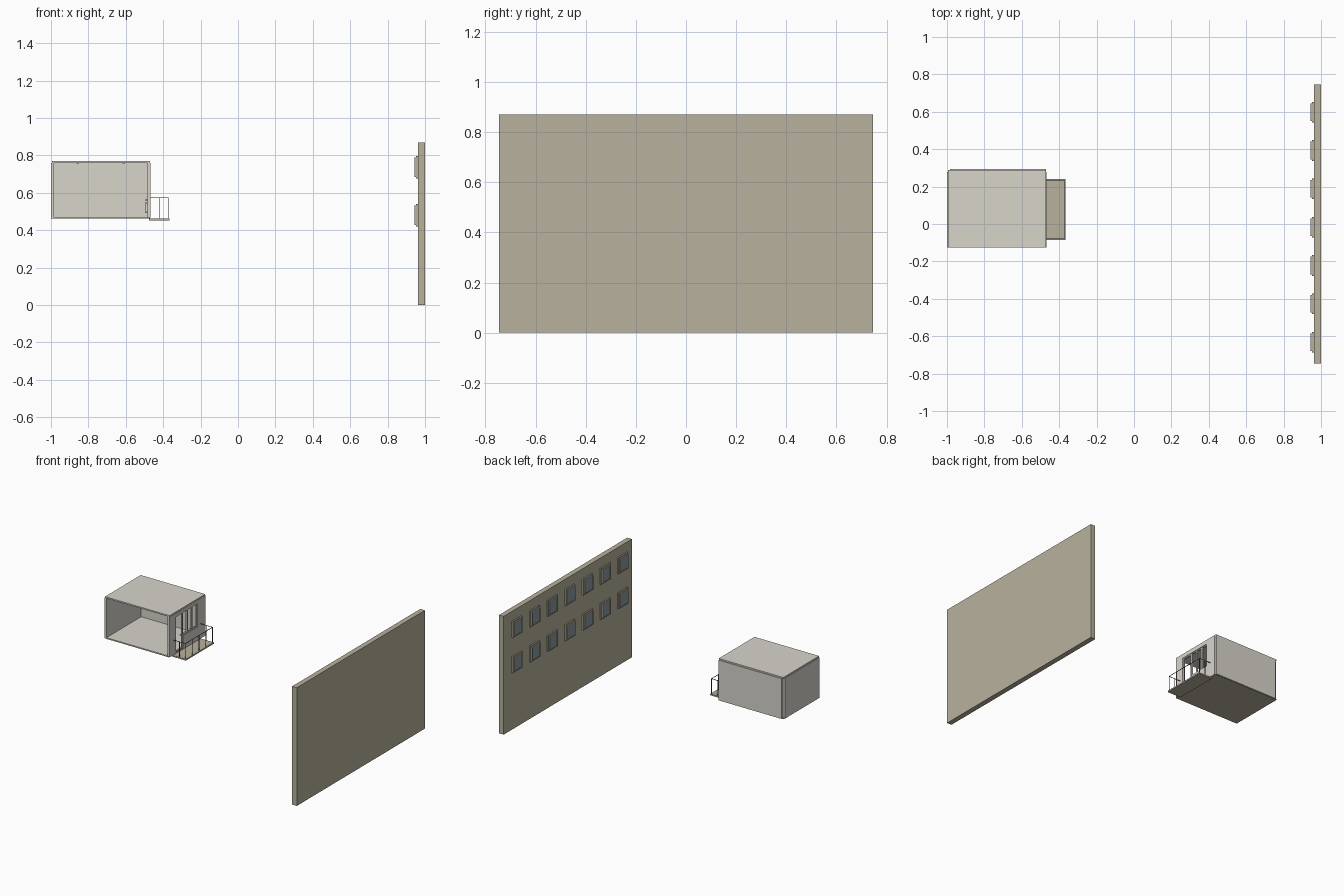
import bpy
import bmesh
from mathutils import Vector

cube = bpy.data.objects.get("Cube")
if cube:
    bpy.data.objects.remove(cube, do_unlink=True)


def material(name, rgb):
    m = bpy.data.materials.new(name)
    m.use_nodes = True
    m.diffuse_color = (*rgb, 1)
    m.node_tree.nodes["Principled BSDF"].inputs["Base Color"].default_value = (*rgb, 1)
    return m


beige = material("beige concrete", (0.48, 0.44, 0.34))
plaster = material("pale grey plaster", (0.69, 0.665, 0.60))
glass = material("blue grey glass", (0.25, 0.33, 0.37))
metal = material("dark metal", (0.10, 0.10, 0.10))


def finish(name, bm, mat):
    bmesh.ops.recalc_face_normals(bm, faces=bm.faces)
    mesh = bpy.data.meshes.new(name)
    bm.to_mesh(mesh)
    bm.free()
    mesh.materials.append(mat)
    ob = bpy.data.objects.new(name, mesh)
    bpy.context.scene.collection.objects.link(ob)
    return ob


def add_box(bm, x, y, z):
    """Add a box spanning the (low, high) pairs x, y and z."""
    lo, hi = Vector((x[0], y[0], z[0])), Vector((x[1], y[1], z[1]))
    verts = bmesh.ops.create_cube(bm, size=1)["verts"]
    for v in verts:
        v.co = (lo + hi) / 2 + v.co * (hi - lo)


def boxes(name, mat, *spans):
    bm = bmesh.new()
    for s in spans:
        add_box(bm, *s)
    return finish(name, bm, mat)


def frame_spans(x, y, z, w):
    """Four bars of width w around a rectangle in the yz plane."""
    inner = (z[0] + w, z[1] - w)
    return [(x, y, (z[0], inner[0])), (x, y, (inner[1], z[1])),
            (x, (y[0], y[0] + w), inner), (x, (y[1] - w, y[1]), inner)]


# Large facade wall
boxes("facade_wall", beige, ((0.962, 1), (-0.745, 0.745), (0, 0.87)))

# Facade windows: seven columns in two rows
surrounds, panes = [], []
for row_z in (0.48, 0.738):
    for col in range(-3, 4):
        c = -0.017 + col * 0.205
        surrounds += frame_spans((0.952, 0.962), (c - 0.055, c + 0.055),
                                 (row_z - 0.06, row_z + 0.06), 0.01)
        surrounds += frame_spans((0.943, 0.952), (c - 0.047, c + 0.047),
                                 (row_z - 0.052, row_z + 0.052), 0.005)
        panes.append(((0.946, 0.961), (c - 0.042, c + 0.042),
                      (row_z - 0.047, row_z + 0.047)))
boxes("facade_window_frames", beige, *surrounds)
boxes("facade_window_panes", glass, *panes)

# Room shell, open at the front
Z0, Z1 = 0.468, 0.76
boxes("room_floor", plaster, ((-0.985, -0.485), (-0.125, 0.278), (0.466, 0.471)))
boxes("floor_slab", beige, ((-0.995, -0.472), (-0.125, 0.288), (0.462, 0.466)))
boxes("room_roof", plaster, ((-0.995, -0.47), (-0.125, 0.29), (Z1, 0.77)))
boxes("back_wall", plaster, ((-0.983, -0.47), (0.278, 0.295), (0.464, Z1)))
boxes("right_side_wall", plaster, ((-1, -0.983), (-0.125, 0.278), (0.464, Z1)))

# Balcony wall, with a joined door and window opening
DOOR, SPLIT, END = -0.055, 0.03, 0.195
SILL, HEAD = 0.565, 0.737
outline = [(-0.125, Z0), (DOOR, Z0), (DOOR, HEAD), (END, HEAD), (END, SILL),
           (SPLIT, SILL), (SPLIT, Z0), (0.278, Z0), (0.278, Z1), (-0.125, Z1)]
bm = bmesh.new()
face = bm.faces.new([bm.verts.new((-0.485, y, z)) for y, z in outline])
new = bmesh.ops.extrude_face_region(bm, geom=[face])["geom"]
bmesh.ops.translate(bm, vec=(0.017, 0, 0),
                    verts=[v for v in new if isinstance(v, bmesh.types.BMVert)])
finish("balcony_wall", bm, plaster)

# Door and window frames in that opening
fx = (-0.481, -0.472)
boxes("balcony_door_frame", plaster, *frame_spans(fx, (DOOR, SPLIT), (0.471, HEAD), 0.008))
third = (END - SPLIT) / 3
sashes = []
for i in range(3):
    y = SPLIT + i * third
    sashes += frame_spans(fx, (y, y + third), (SILL, HEAD), 0.006)
boxes("room_window_frame", plaster, *sashes)
boxes("window_ledge", plaster, ((-0.497, -0.485), (SPLIT, END), (SILL - 0.006, SILL)))

# Radiator below the window
ribs = [((-0.497, -0.487), (0.05 + i * 0.013, 0.06 + i * 0.013), (0.493, 0.548)) for i in range(10)]
boxes("radiator", plaster, *ribs, ((-0.494, -0.485), (0.05, 0.177), (0.5, 0.541)))

# Ceiling lights
for side, x in (("right", -0.857), ("left", -0.61)):
    bm = bmesh.new()
    bmesh.ops.create_cone(bm, cap_ends=True, segments=16, radius1=0.007, radius2=0.007, depth=0.004)
    bmesh.ops.translate(bm, vec=(x, 0.08, Z1 - 0.002), verts=bm.verts)
    finish("ceiling_light_" + side, bm, plaster)

# Balcony slab with a raised lip
boxes("balcony_slab", beige, ((-0.475, -0.365), (-0.085, 0.24), (0.452, 0.462)))

# Railing: posts, top rail and side returns
T, RX, TOP = 0.0015, -0.372, 0.575
ends = (-0.08, 0.235)
bars = [((RX - T, RX + T), (ends[0] - T, ends[1] + T), (TOP - 2 * T, TOP))]
for i in range(5):
    y = ends[0] + (ends[1] - ends[0]) * i / 4
    bars.append(((RX - T, RX + T), (y - T, y + T), (0.462, TOP - 2 * T)))
for y in ends:
    bars.append(((-0.468, RX - T), (y - T, y + T), (TOP - 2 * T, TOP)))
    bars.append(((-0.42 - T, -0.42 + T), (y - T, y + T), (0.462, TOP - 2 * T)))
boxes("balcony_railing", metal, *bars)
